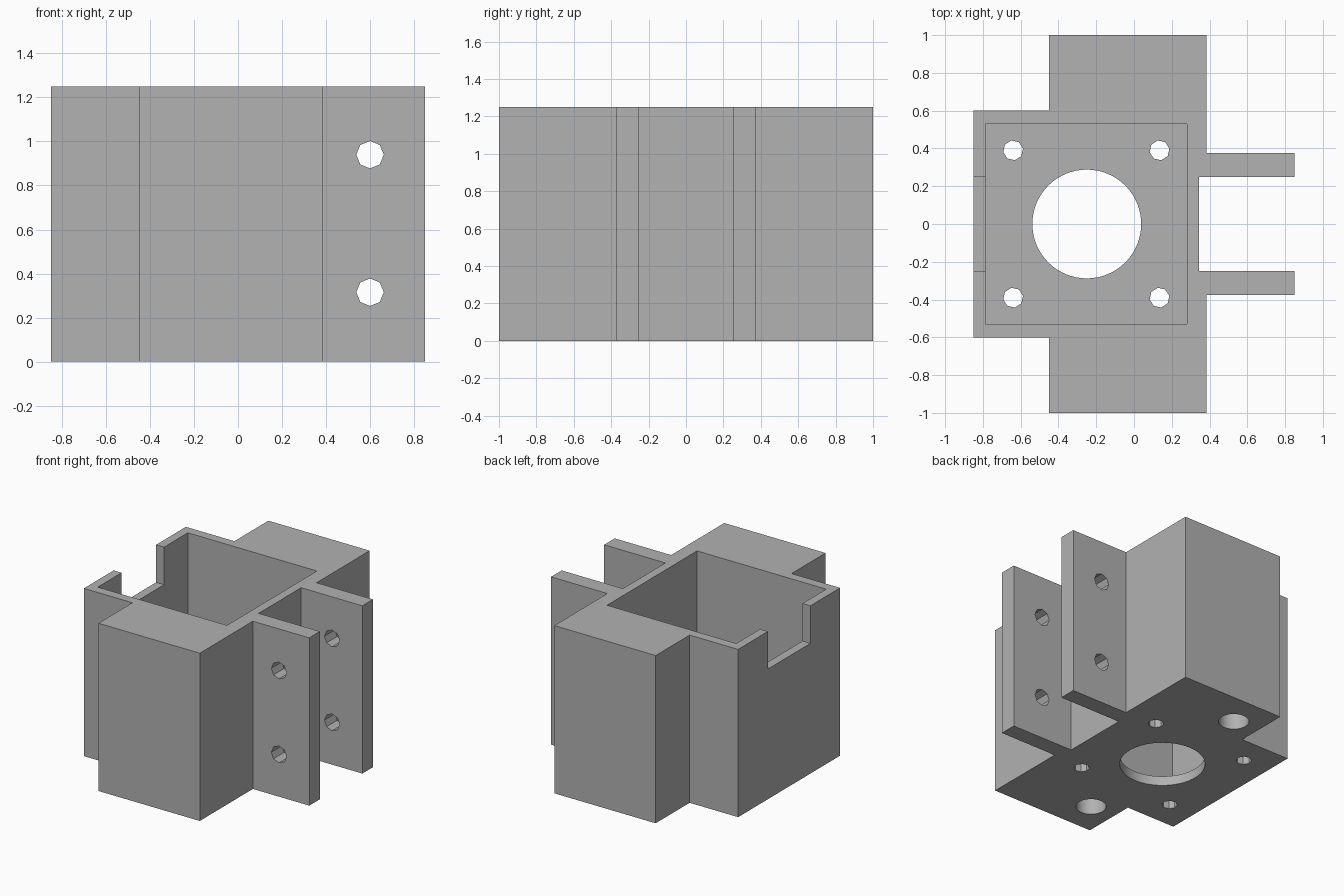
import bpy
import bmesh
import math
from mathutils import Matrix, Vector

if "Cube" in bpy.data.objects:
    bpy.data.objects.remove(bpy.data.objects["Cube"], do_unlink=True)

HEIGHT = 1.25
FLOOR = 0.07
GREY = (0.445, 0.445, 0.445, 1.0)

grey = bpy.data.materials.new("light grey")
grey.use_nodes = True
grey.diffuse_color = GREY
grey.node_tree.nodes["Principled BSDF"].inputs["Base Color"].default_value = GREY


def make_object(name, bm):
    bmesh.ops.recalc_face_normals(bm, faces=bm.faces[:])
    mesh = bpy.data.meshes.new(name)
    bm.to_mesh(mesh)
    bm.free()
    mesh.materials.append(grey)
    obj = bpy.data.objects.new(name, mesh)
    bpy.context.collection.objects.link(obj)
    return obj


def prism(name, outline, height):
    bm = bmesh.new()
    face = bm.faces.new([bm.verts.new((x, y, 0)) for x, y in outline])
    extruded = bmesh.ops.extrude_face_region(bm, geom=[face])["geom"]
    top = [v for v in extruded if isinstance(v, bmesh.types.BMVert)]
    bmesh.ops.translate(bm, verts=top, vec=(0, 0, height))
    return make_object(name, bm)


def box(name, low, high):
    low, high = Vector(low), Vector(high)
    bm = bmesh.new()
    bmesh.ops.create_cube(bm, size=1, matrix=Matrix.Translation((low + high) / 2)
                          @ Matrix.Diagonal((*(high - low), 1)))
    return make_object(name, bm)


def rod(name, centre, radius, length, sides, rotation):
    bm = bmesh.new()
    bmesh.ops.create_cone(bm, cap_ends=True, segments=sides, radius1=radius,
                          radius2=radius, depth=length,
                          matrix=Matrix.Translation(centre) @ rotation)
    return make_object(name, bm)


def cut(target, cutter):
    cutter.hide_render = True
    mod = target.modifiers.new("cut", "BOOLEAN")
    mod.operation = "DIFFERENCE"
    mod.solver = "EXACT"
    mod.object = cutter
    bpy.ops.object.select_all(action="DESELECT")
    bpy.context.view_layer.objects.active = target
    target.select_set(True)
    bpy.ops.object.modifier_apply(modifier=mod.name)
    bpy.data.objects.remove(cutter, do_unlink=True)


# Housing with side blocks and flanges: half outline mirrored across y
half = [(0.345, 0.25), (0.85, 0.25), (0.85, 0.375), (0.385, 0.375),
        (0.385, 1), (-0.45, 1), (-0.45, 0.6), (-0.85, 0.6)]
outline = half + [(x, -y) for x, y in reversed(half)]
housing = prism("mount_housing", outline, HEIGHT)

# Motor pocket and the notch in its wall
cut(housing, box("pocket", (-0.785, -0.53, FLOOR), (0.28, 0.53, HEIGHT + 0.2)))
cut(housing, box("notch", (-1, -0.25, 0.97), (-0.7, 0.25, HEIGHT + 0.2)))

# Shaft opening and screw holes through the floor
upright = Matrix.Identity(4)
turned = Matrix.Rotation(math.radians(10), 4, "Z")
cut(housing, rod("shaft_hole", (-0.25, 0, 0), 0.288, 0.4, 64, upright))
for x in (-0.64, 0.135):
    for y in (-0.39, 0.39):
        cut(housing, rod("screw_hole", (x, y, 0), 0.053, 0.4, 8, turned))

# Blind rod sockets under the side blocks
for y in (-0.75, 0.75):
    cut(housing, rod("rod_socket", (-0.25, y, 0.3), 0.102, 1.0, 32, upright))

# Cross holes through both flanges
sideways = Matrix.Rotation(math.radians(90), 4, "X")
for z in (0.315, 0.94):
    cut(housing, rod("flange_hole", (0.6, 0, z), 0.0625, 1.0, 8, sideways))

bpy.ops.object.shade_smooth_by_angle(angle=math.radians(30))
